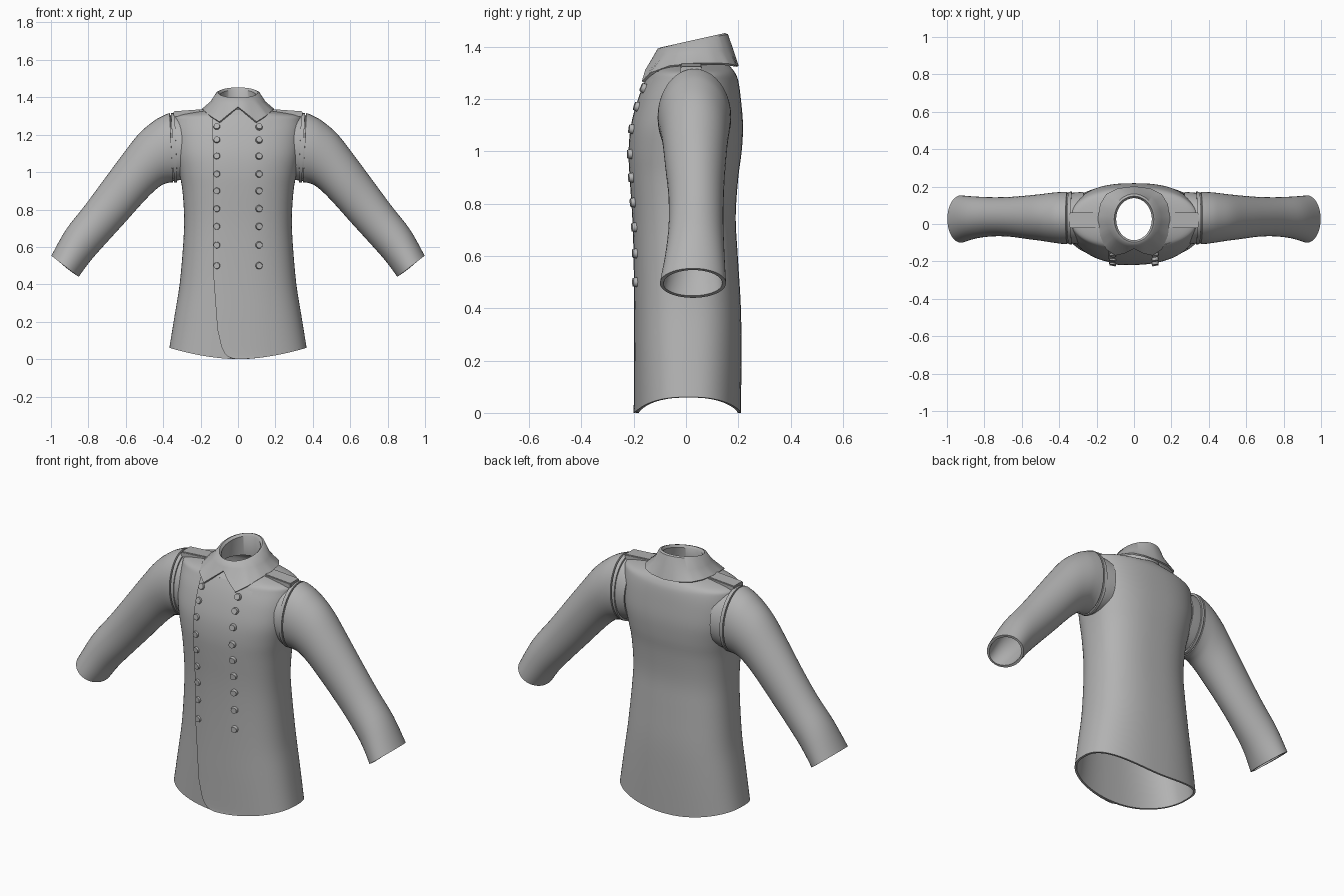
import bpy, bmesh, math
from mathutils import Vector, Matrix

if "Cube" in bpy.data.objects:
    bpy.data.objects.remove(bpy.data.objects["Cube"])

cloth = bpy.data.materials.new("grey_cloth")
cloth.diffuse_color = (0.45, 0.45, 0.45, 1)
cloth.use_nodes = True
cloth.node_tree.nodes["Principled BSDF"].inputs["Base Color"].default_value = cloth.diffuse_color


def finish(name, bm, thickness=0, offset=-1, mirror=False, angle=40):
    bmesh.ops.recalc_face_normals(bm, faces=bm.faces[:])
    me = bpy.data.meshes.new(name)
    bm.to_mesh(me)
    bm.free()
    me.materials.append(cloth)
    ob = bpy.data.objects.new(name, me)
    bpy.context.collection.objects.link(ob)
    if thickness:
        m = ob.modifiers.new("Thickness", 'SOLIDIFY')
        m.thickness, m.offset = thickness, offset
    if mirror:
        m = ob.modifiers.new("Mirror", 'MIRROR')
        m.use_mirror_merge = False
    bpy.ops.object.select_all(action='DESELECT')
    ob.select_set(True)
    bpy.context.view_layer.objects.active = ob
    bpy.ops.object.convert(target='MESH')
    bpy.ops.object.shade_smooth_by_angle(angle=math.radians(angle))
    return ob


def loft(rings, closed=True):
    bm = bmesh.new()
    rows = [[bm.verts.new(p) for p in r] for r in rings]
    n = len(rows[0])
    for a, b in zip(rows, rows[1:]):
        for i in range(n if closed else n - 1):
            j = (i + 1) % n
            bm.faces.new((a[i], a[j], b[j], b[i]))
    return bm


def dense(rows, k=4):
    """Catmull-Rom resampling of a table of rows."""
    out = []
    for i in range(len(rows) - 1):
        p = [rows[max(0, min(len(rows) - 1, i + d))] for d in (-1, 0, 1, 2)]
        for s in range(k):
            t = s / k
            out.append([b + 0.5 * t * (c - a + t * (2*a - 5*b + 4*c - d + t * (3*(b - c) + d - a)))
                        for a, b, c, d in zip(*p)])
    return out + [list(rows[-1])]


def lerp_row(rows, t):
    for a, b in zip(rows, rows[1:]):
        if t <= b[0]:
            f = (t - a[0]) / (b[0] - a[0])
            return [u + (v - u) * f for u, v in zip(a, b)]
    return rows[-1]


def spow(v, e):
    return math.copysign(abs(v) ** e, v)


def hem(x, z):
    return z + 0.06 * (abs(x) / 0.365) ** 1.8 * max(0, 1 - z / 0.4)


# Torso: height, half width, front y, back y, squareness
body = dense([
    (0, .367, -.192, .21, 2.5), (.2, .340, -.193, .212, 2.5), (.4, .312, -.193, .21, 2.5),
    (.6, .294, -.195, .198, 2.5), (.75, .288, -.2, .19, 2.5), (.9, .297, -.21, .2, 2.5),
    (1.0, .315, -.214, .213, 2.5), (1.1, .335, -.205, .218, 2.5), (1.2, .342, -.178, .21, 2.4),
    (1.27, .342, -.15, .2, 2.2), (1.3, .33, -.135, .188, 2.1), (1.318, .25, -.12, .175, 2),
    (1.335, .13, -.105, .16, 2)])
rings = []
for z, w, f, b, n in body:
    ring = []
    for i in range(72):
        a = math.tau * i / 72
        x = w * spow(math.sin(a), 2 / n)
        y = (f + b) / 2 - (b - f) / 2 * spow(math.cos(a), 2 / n)
        ring.append((x, y, hem(x, z)))
    rings.append(ring)
finish("torso", loft(rings), .012)


def front_y(x, z):
    _, w, f, b, n = lerp_row(body, z)
    return (f + b) / 2 - (b - f) / 2 * max(0, 1 - abs(x / w) ** n) ** (1 / n)


# Overlapping front flap with a rounded lower corner
edge = [(0, -.01), (.008, -.05), (.03, -.073), (.06, -.088), (.155, -.11), (.476, -.133), (1.31, -.135)]
grid = []
for k in range(61):
    z = 1.305 * (k / 60) ** 1.4
    xl = lerp_row(edge, z)[1]
    row = []
    for i in range(21):
        t = i / 20
        x = xl + (.2 - xl) * t
        row.append((x, front_y(x, z) - .006 + .010 * t, hem(x, z)))
    grid.append(row)
finish("front_flap", loft(grid, False), .006, 0)


# Tubes given by upper point, lower point (x, z) and y range
def tube(rows, k=4, seg=40):
    out = []
    for ux, uz, lx, lz, f, b in dense(rows, k):
        ring = []
        for i in range(seg):
            c, s = math.cos(math.tau * i / seg), math.sin(math.tau * i / seg)
            ring.append(((ux + lx) / 2 + c * (ux - lx) / 2, (f + b) / 2 + s * (b - f) / 2,
                         (uz + lz) / 2 + c * (uz - lz) / 2))
        out.append(ring)
    return loft(out)


finish("sleeves", tube([
    (.366, 1.316, .348, .945, -.108, .172), (.40, 1.302, .372, .943, -.106, .171),
    (.45, 1.273, .41, .929, -.1, .168), (.53, 1.205, .46, .888, -.09, .16),
    (.62, 1.09, .525, .82, -.08, .152), (.72, .955, .605, .73, -.068, .145),
    (.82, .82, .69, .637, -.066, .143), (.92, .692, .785, .53, -.078, .147),
    (.998, .553, .852, .44, -.1, .153)]), .014, mirror=True)
finish("armholes", tube([
    (.27, 1.296, .27, .965, -.112, .172), (.32, 1.3, .315, .957, -.106, .168),
    (.366, 1.302, .348, .953, -.1, .163)]), .008, mirror=True)
finish("armhole_seams", tube([
    (.338, 1.314, .325, .945, -.109, .173), (.358, 1.316, .341, .944, -.108, .172)], 2),
    .012, mirror=True)

# Shoulder straps
bm = bmesh.new()
bmesh.ops.create_cube(bm, size=1)
for v in bm.verts:
    x = .26 + v.co.x * .172
    top = 1.337 - (x - .174) * .07
    v.co = (x, .02 + v.co.y * .082, top if v.co.z > 0 else top - .03)
bmesh.ops.bevel(bm, geom=bm.edges[:], offset=.004, segments=2, affect='EDGES')
finish("shoulder_straps", bm, mirror=True)

# Folded collar: outer edge by angle from the front (degrees, x, y, z)
fall = [(0, 0, -.128, 1.347), (15, .045, -.152, 1.31), (30, .098, -.165, 1.266),
        (45, .148, -.132, 1.298), (65, .178, -.062, 1.324), (90, .19, .03, 1.334),
        (115, .178, .105, 1.335), (135, .145, .158, 1.333), (155, .085, .186, 1.328),
        (180, 0, .197, 1.325)]
rows = [[] for _ in range(6)]
for i in range(72):
    deg = i * 5
    a = math.radians(deg)
    s, c = math.sin(a), math.cos(a)
    top = 1.4175 - .0275 * c
    _, ex, ey, ez = lerp_row(fall, min(deg, 360 - deg))
    e = Vector((math.copysign(ex, s), ey, ez))
    fold = Vector((.114 * s, .026 - .131 * c, top))
    mid = Vector((.142 * s, .029 - .148 * c, 1.375 - .01 * c))
    rows[0].append((.112 * s, .028 - .122 * c, 1.325))
    rows[1].append((.1 * s, .026 - .117 * c, top - .006))
    rows[2].append((.107 * s, .026 - .124 * c, top + .003))
    rows[3].append(fold)
    rows[4].append(mid)
    rows[5].append(e)
finish("collar", loft(rows), .01, 0, angle=45)

# Two columns of buttons facing along the chest surface
bm = bmesh.new()
for z in (1.24, 1.17, 1.085, .99, .9, .805, .71, .61, .5):
    x = .112
    y = front_y(x, z)
    dx = (front_y(x + .01, z) - front_y(x - .01, z)) / .02
    dz = (front_y(x, z + .01) - front_y(x, z - .01)) / .02
    nrm = Vector((dx, -1, dz)).normalized()
    mat = Matrix.Translation(Vector((x, y, z)) + nrm * .007) @ nrm.to_track_quat('Z', 'Y').to_matrix().to_4x4()
    bmesh.ops.create_cone(bm, cap_ends=True, segments=16, radius1=.02, radius2=.016, depth=.02, matrix=mat)
finish("buttons", bm, mirror=True)
